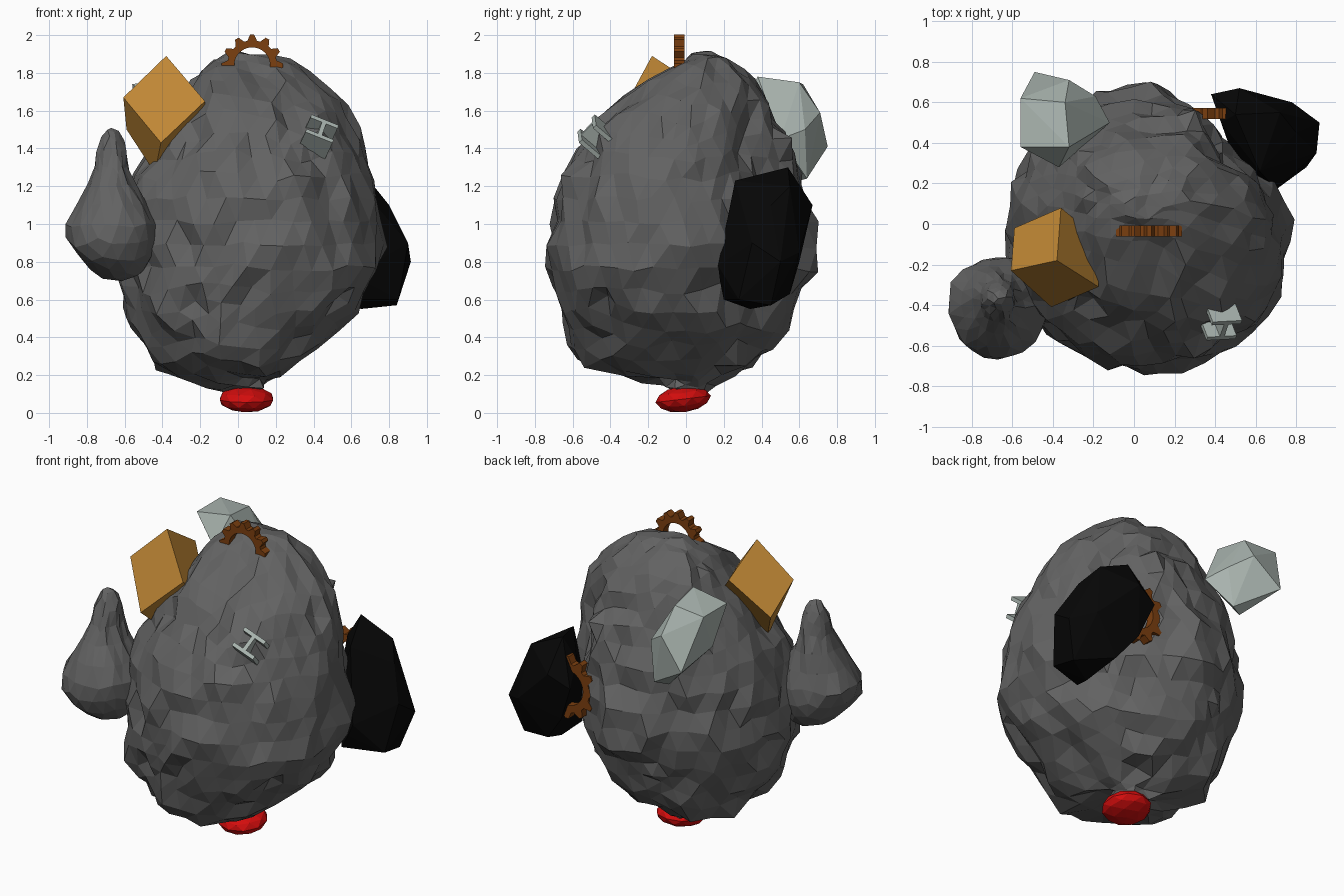
import bpy, bmesh, math, random
from mathutils import Vector, Matrix, noise

if "Cube" in bpy.data.objects:
    bpy.data.objects.remove(bpy.data.objects["Cube"])

random.seed(4)


def mat(name, r, g, b):
    m = bpy.data.materials.new(name)
    m.diffuse_color = (r, g, b, 1)
    m.use_nodes = True
    m.node_tree.nodes["Principled BSDF"].inputs["Base Color"].default_value = m.diffuse_color
    return m


ROCK = mat("dark grey rock", .122, .122, .122)
RED = mat("red", .65, .004, .004)
BLACK = mat("black", .002, .002, .002)
RUST = mat("rust brown", .20, .05, .005)
STEEL = mat("pale steel", .40, .46, .43)
OCHRE = mat("ochre", .52, .24, .035)


def finish(name, bm, material):
    bmesh.ops.recalc_face_normals(bm, faces=bm.faces)
    me = bpy.data.meshes.new(name)
    bm.to_mesh(me)
    bm.free()
    me.materials.append(material)
    ob = bpy.data.objects.new(name, me)
    bpy.context.collection.objects.link(ob)
    return ob


def extents(table, z):
    for a, b in zip(table, table[1:]):
        if z <= b[0]:
            t = max(0, (z - a[0]) / (b[0] - a[0]))
            return [p + (q - p) * t for p, q in zip(a[1:], b[1:])]
    return table[-1][1:]


def lump(name, table, subdiv, rough, jitter, material, flat=None):
    """Faceted lump whose width and depth at each height follow a table."""
    bm = bmesh.new()
    bmesh.ops.create_icosphere(bm, subdivisions=subdiv, radius=1)
    z0, z1 = table[0][0], table[-1][0]
    for v in bm.verts:
        d = v.co.copy()
        z = z0 + (z1 - z0) * (1 + d.z) / 2
        x0, x1, y0, y1 = extents(table, z)
        h = math.hypot(d.x, d.y)
        cs, sn = (d.x / h, d.y / h) if h > 1e-4 else (0, 0)
        k = 1
        if flat:  # flattened flank towards the back right
            away = (math.atan2(sn, cs) - math.radians(43)) / math.radians(26)
            k -= extents(flat, z)[0] * math.exp(-away * away)
        p = Vector(((x0 + x1) / 2 + k * cs * (x1 - x0) / 2,
                    (y0 + y1) / 2 + k * sn * (y1 - y0) / 2, z))
        bump = noise.noise(p * 5) * rough + random.uniform(-jitter, jitter)
        r = Vector([random.uniform(-jitter, jitter) for _ in range(3)])
        v.co = p + d * bump * (1 - max(0, d.z) ** 4 * .7) + r * .9
    return finish(name, bm, material)


def hull(name, pts, material):
    bm = bmesh.new()
    for p in pts:
        bm.verts.new(p)
    res = bmesh.ops.convex_hull(bm, input=bm.verts)
    junk = {g for g in res["geom_interior"] + res["geom_unused"]
            if isinstance(g, bmesh.types.BMVert)}
    bmesh.ops.delete(bm, geom=list(junk), context='VERTS')
    return finish(name, bm, material)


def gear(name, centre, inner, root, outer, thick, teeth):
    """Upright ring with square teeth, facing front."""
    bm = bmesh.new()
    n = teeth * 4
    rings = []
    for y in (-thick / 2, thick / 2):
        for hole in (True, False):
            ring = []
            for i in range(n):
                a = math.tau * (i - .5) / n
                r = inner if hole else (outer if i % 4 < 2 else root)
                ring.append(bm.verts.new(Vector(centre) + Vector(
                    (r * math.cos(a), y, r * math.sin(a)))))
            rings.append(ring)
    loop = [rings[0], rings[1], rings[3], rings[2]]
    for k in range(4):
        a, b = loop[k], loop[(k + 1) % 4]
        for i in range(n):
            j = (i + 1) % n
            bm.faces.new((a[i], a[j], b[j], b[i]))
    return finish(name, bm, RUST)


# Main boulder: (z, x min, x max, y min, y max)
lump("boulder", [
    (.10, -.06, .14, -.10, .08), (.15, -.16, .17, -.14, .12),
    (.20, -.36, .24, -.34, .22),
    (.25, -.44, .32, -.56, .36), (.42, -.53, .52, -.64, .52),
    (.60, -.60, .66, -.70, .58), (.80, -.63, .79, -.75, .68),
    (1.0, -.61, .77, -.72, .67), (1.2, -.57, .74, -.67, .63),
    (1.4, -.47, .70, -.56, .56), (1.55, -.38, .61, -.46, .49),
    (1.68, -.31, .51, -.32, .43), (1.8, -.23, .34, -.12, .33),
    (1.88, -.11, .22, .01, .22), (1.92, .0, .12, .04, .13)],
    4, .06, .017, ROCK,
    [(.1, 0), (.5, .13), (.8, .18), (1.0, .21), (1.4, .2), (1.7, .04), (1.92, 0)])

# Horn-shaped rock on the left
lump("horn_rock", [
    (.70, -.70, -.52, -.48, -.26), (.80, -.84, -.46, -.62, -.20),
    (.93, -.925, -.42, -.68, -.15), (1.02, -.90, -.43, -.65, -.16),
    (1.15, -.82, -.51, -.58, -.22), (1.27, -.77, -.57, -.51, -.26),
    (1.42, -.74, -.59, -.44, -.29), (1.50, -.69, -.64, -.39, -.34)],
    3, .02, .008, ROCK)

# Red faceted foot
bm = bmesh.new()
bmesh.ops.create_icosphere(bm, subdivisions=2, radius=1)
bmesh.ops.transform(bm, verts=bm.verts, matrix=Matrix.Translation(
    (.045, -.015, .073)) @ Matrix.Rotation(.12, 4, 'X')
    @ Matrix.Diagonal((.148, .148, .07, 1)))
finish("red_foot", bm, RED)

# Ochre block stuck in the upper left: front corners, then back corners
corners = [(-.38, -.18, 1.89), (-.607, -.23, 1.67), (-.408, -.41, 1.43), (-.175, -.31, 1.65),
           (-.36, .08, 1.72), (-.59, -.02, 1.50), (-.44, -.2, 1.27), (-.17, -.08, 1.50)]
bm = bmesh.new()
c = [bm.verts.new(p) for p in corners]
bm.faces.new(c[:4])
bm.faces.new(c[4:])
for i in range(4):
    j = (i + 1) % 4
    bm.faces.new((c[i], c[j], c[j + 4], c[i + 4]))
finish("ochre_block", bm, OCHRE)

# Pale chunk at the back left
hull("pale_chunk", [
    (-.56, .62, 1.74), (-.34, .60, 1.75), (-.32, .38, 1.78), (-.56, .38, 1.74),
    (-.49, .75, 1.41), (-.22, .64, 1.24), (-.30, .60, 1.23), (-.19, .63, 1.50),
    (-.12, .50, 1.45), (-.37, .28, 1.60), (-.54, .50, 1.50), (-.32, .71, 1.59)], STEEL)

# Black chunk at the back right
hull("black_chunk", [
    (.50, .54, 1.30), (.62, .26, 1.23), (.72, .55, 1.20), (.52, .67, 1.10),
    (.38, .64, 1.03), (.43, .50, 1.16), (.80, .45, 1.10), (.90, .35, .90),
    (.915, .50, .80), (.78, .60, .85), (.85, .28, .60), (.84, .45, .57),
    (.66, .18, .70), (.60, .20, .60), (.65, .34, .55), (.60, .55, .63),
    (.47, .60, .80), (.70, .17, .78), (.50, .30, .90)], BLACK)

# Gears half sunk in the rock
gear("top_gear", (.075, -.035, 1.84), .095, .132, .163, .055, 12)
gear("back_gear", (.45, .545, 1.0), .115, .16, .2, .055, 12)

# Steel H-beam poking out at the front right
f = Vector((.93, .05, -.37)).normalized()
a = Vector((-.25, .70, -.60)).normalized()
g = f.cross(a).normalized()
a = g.cross(f).normalized()
base = Matrix((f, a, g)).transposed().to_4x4()
base.translation = Vector((.445, -.525, 1.505)) + a * .1
bm = bmesh.new()
for size, off in (((.155, .2, .024), .055), ((.155, .2, .024), -.055), ((.024, .2, .11), 0)):
    bmesh.ops.create_cube(bm, size=1, matrix=base @ Matrix.Translation(
        (0, 0, off)) @ Matrix.Diagonal((*size, 1)))
finish("h_beam", bm, STEEL)
